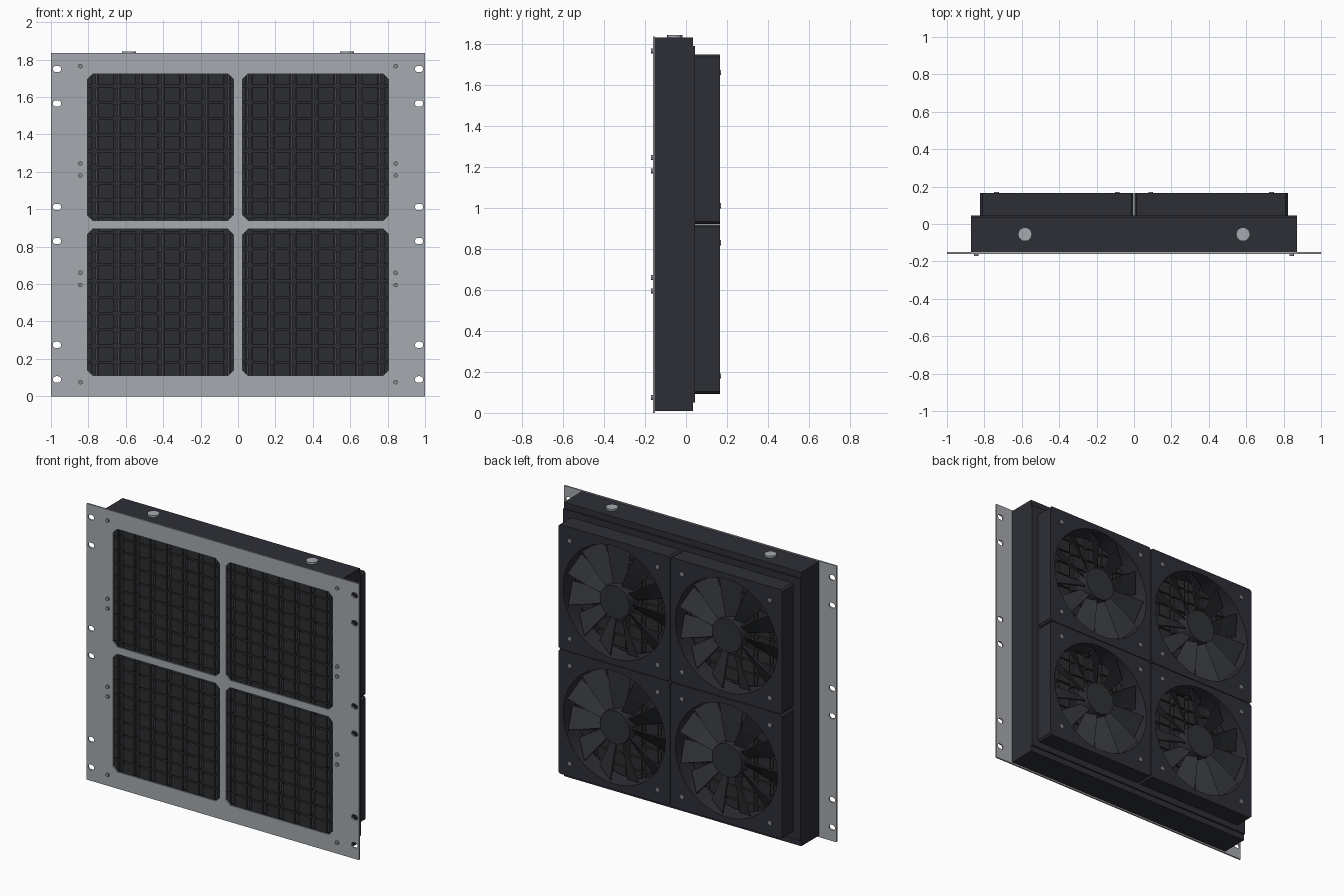
import bpy, bmesh, math
from mathutils import Matrix, Vector

if "Cube" in bpy.data.objects:
    bpy.data.objects.remove(bpy.data.objects["Cube"])


def material(name, rgb):
    m = bpy.data.materials.new(name)
    m.diffuse_color = (*rgb, 1)
    m.use_nodes = True
    m.node_tree.nodes["Principled BSDF"].inputs["Base Color"].default_value = m.diffuse_color
    return m


DARK = material("dark paint", (0.027, 0.028, 0.037))
CORE = material("core black", (0.025, 0.026, 0.030))
FIN = material("fin grey", (0.060, 0.063, 0.070))
BLADE = material("blade plastic", (0.029, 0.031, 0.036))
STEEL = material("plate steel", (0.38, 0.40, 0.43))
SCREW = material("screw steel", (0.24, 0.25, 0.27))


# ---- outlines in the x-z plane
def chamfered(cx, cz, w, h, c):
    pts = []
    for sx, sz, order in ((1, 1, 1), (-1, 1, -1), (-1, -1, 1), (1, -1, -1)):
        a = (cx + sx * w / 2, cz + sz * (h / 2 - c))
        b = (cx + sx * (w / 2 - c), cz + sz * h / 2)
        pts += [a, b] if order == 1 else [b, a]
    return pts


def rect(x0, x1, z0, z1):
    return [(x1, z0), (x1, z1), (x0, z1), (x0, z0)]


def circle(cx, cz, r, n=48):
    return [(cx + r * math.cos(2 * math.pi * i / n),
             cz + r * math.sin(2 * math.pi * i / n)) for i in range(n)]


def slot(cx, cz, w, h, n=6):
    pts = []
    for s, start in ((1, -math.pi / 2), (-1, math.pi / 2)):
        for i in range(n + 1):
            a = start + math.pi * i / n
            pts.append((cx + s * (w - h) / 2 + h / 2 * math.cos(a), cz + h / 2 * math.sin(a)))
    return pts


def sheet(name, outlines, y0, y1, mat):
    """Extrude the first outline along y, with the others as holes."""
    cu = bpy.data.curves.new(name, 'CURVE')
    cu.dimensions, cu.fill_mode, cu.extrude = '2D', 'BOTH', (y1 - y0) / 2
    for pts in outlines:
        sp = cu.splines.new('POLY')
        sp.points.add(len(pts) - 1)
        for p, (x, z) in zip(sp.points, pts):
            p.co = (x, z, 0, 1)
        sp.use_cyclic_u = True
    cu.materials.append(mat)
    ob = bpy.data.objects.new(name, cu)
    bpy.context.collection.objects.link(ob)
    ob.rotation_euler.x = math.pi / 2
    ob.location.y = (y0 + y1) / 2
    bpy.ops.object.select_all(action='DESELECT')
    ob.select_set(True)
    bpy.context.view_layer.objects.active = ob
    bpy.ops.object.convert(target='MESH')
    bpy.ops.object.shade_smooth_by_angle(angle=math.radians(25))
    return ob


# ---- bmesh helpers
def add_box(bm, x0, x1, y0, y1, z0, z1):
    m = Matrix.Translation(((x0 + x1) / 2, (y0 + y1) / 2, (z0 + z1) / 2))
    bmesh.ops.create_cube(bm, size=1, matrix=m @ Matrix.Diagonal((x1 - x0, y1 - y0, z1 - z0, 1)))


def add_rod(bm, centre, r, depth, axis='Y', n=12):
    m = Matrix.Translation(centre)
    if axis == 'Y':
        m = m @ Matrix.Rotation(math.pi / 2, 4, 'X')
    bmesh.ops.create_cone(bm, cap_ends=True, segments=n, radius1=r, radius2=r, depth=depth, matrix=m)


def finish(bm, name, mat):
    bmesh.ops.recalc_face_normals(bm, faces=bm.faces)
    me = bpy.data.meshes.new(name)
    bm.to_mesh(me)
    bm.free()
    me.materials.append(mat)
    ob = bpy.data.objects.new(name, me)
    bpy.context.collection.objects.link(ob)
    return ob


FANS = [(sx * 0.4125, z) for sx in (-1, 1) for z in (0.505, 1.335)]

# ---- front mounting plate with four windows and edge slots
holes = [chamfered(sx * 0.415, z, 0.78, 0.782, 0.028) for sx in (-1, 1) for z in (0.502, 1.332)]
holes += [slot(sx * 0.968, z, 0.045, 0.034) for sx in (-1, 1)
          for z in (0.09, 0.275, 0.83, 1.012, 1.565, 1.75)]
sheet("front_plate", [rect(-1, 1, 0, 1.835)] + holes, -0.16, -0.15, STEEL)

# ---- radiator housing and rear shroud
sheet("housing", [rect(-0.872, 0.872, 0.01, 1.83), rect(-0.825, 0.825, 0.095, 1.745)],
      -0.15, 0.035, DARK)
sheet("shroud", [rect(-0.872, 0.872, 0.05, 1.79)] + [circle(x, z, 0.375) for x, z in FANS],
      0.035, 0.045, DARK)

# ---- radiator core: solid middle, fin blocks and grey fin edges
PITCH, ROW, Z0 = 0.1178, 1.65 / 19, 0.095
bm = bmesh.new()
add_box(bm, -0.825, 0.825, -0.115, -0.005, 0.095, 1.745)
for r in range(19):
    z0 = Z0 + r * ROW
    for c in range(-7, 8):
        x = c * PITCH
        add_box(bm, max(x - 0.042, -0.825), min(x + 0.042, 0.825), -0.14, 0.02,
                z0 + 0.005, z0 + ROW - 0.005)
finish(bm, "core_blocks", CORE)

bm = bmesh.new()
for r in range(19):
    z0 = Z0 + r * ROW
    for c in range(-7, 7):
        x = (c + 0.5) * PITCH
        for dx in (-0.009, 0.009):
            add_box(bm, x + dx - 0.005, x + dx + 0.005, -0.132, 0.012,
                    z0 + 0.012, z0 + ROW - 0.012)
finish(bm, "core_fins", FIN)

# ---- fans
for i, (cx, cz) in enumerate(FANS):
    sheet(f"fan_frame_{i}", [chamfered(cx, cz, 0.821, 0.826, 0.012), circle(cx, cz, 0.375)],
          0.045, 0.165, DARK)

    # hub with pitched blades
    bm = bmesh.new()
    add_rod(bm, (cx, 0.11, cz), 0.11, 0.10, n=32)
    for b in range(11):
        spin = Matrix.Translation((cx, 0.11, cz)) @ Matrix.Rotation(2 * math.pi * b / 11, 4, 'Y')
        ring = []
        for radius, width, pitch in ((0.095, 0.07, 42), (0.23, 0.115, 35), (0.362, 0.15, 28)):
            a = math.radians(pitch)
            chord = Vector((math.cos(a), math.sin(a), 0)) * width / 2
            thick = Vector((-math.sin(a), math.cos(a), 0)) * 0.004
            mid = Vector((0, 0, radius))
            ring.append([bm.verts.new(spin @ (mid + s * chord + t * thick))
                         for s, t in ((-1, -1), (1, -1), (1, 1), (-1, 1))])
        for lo, hi in zip(ring, ring[1:]):
            for k in range(4):
                bm.faces.new((lo[k], lo[(k + 1) % 4], hi[(k + 1) % 4], hi[k]))
        bm.faces.new(ring[0])
        bm.faces.new(ring[-1])
    finish(bm, f"fan_rotor_{i}", BLADE)

    # corner screws
    bm = bmesh.new()
    for sx in (-1, 1):
        for sz in (-1, 1):
            add_rod(bm, (cx + sx * 0.323, 0.165, cz + sz * 0.325), 0.013, 0.012)
    finish(bm, f"fan_screws_{i}", SCREW)

# ---- front screws and top filler plugs
bm = bmesh.new()
for sx in (-1, 1):
    for z in (0.075, 0.595, 0.66, 1.18, 1.245, 1.765):
        add_rod(bm, (sx * 0.843, -0.164, z), 0.012, 0.015)
finish(bm, "front_screws", SCREW)

bm = bmesh.new()
for sx in (-1, 1):
    add_rod(bm, (sx * 0.583, -0.055, 1.832), 0.037, 0.02, axis='Z', n=16)
finish(bm, "filler_plugs", STEEL)
